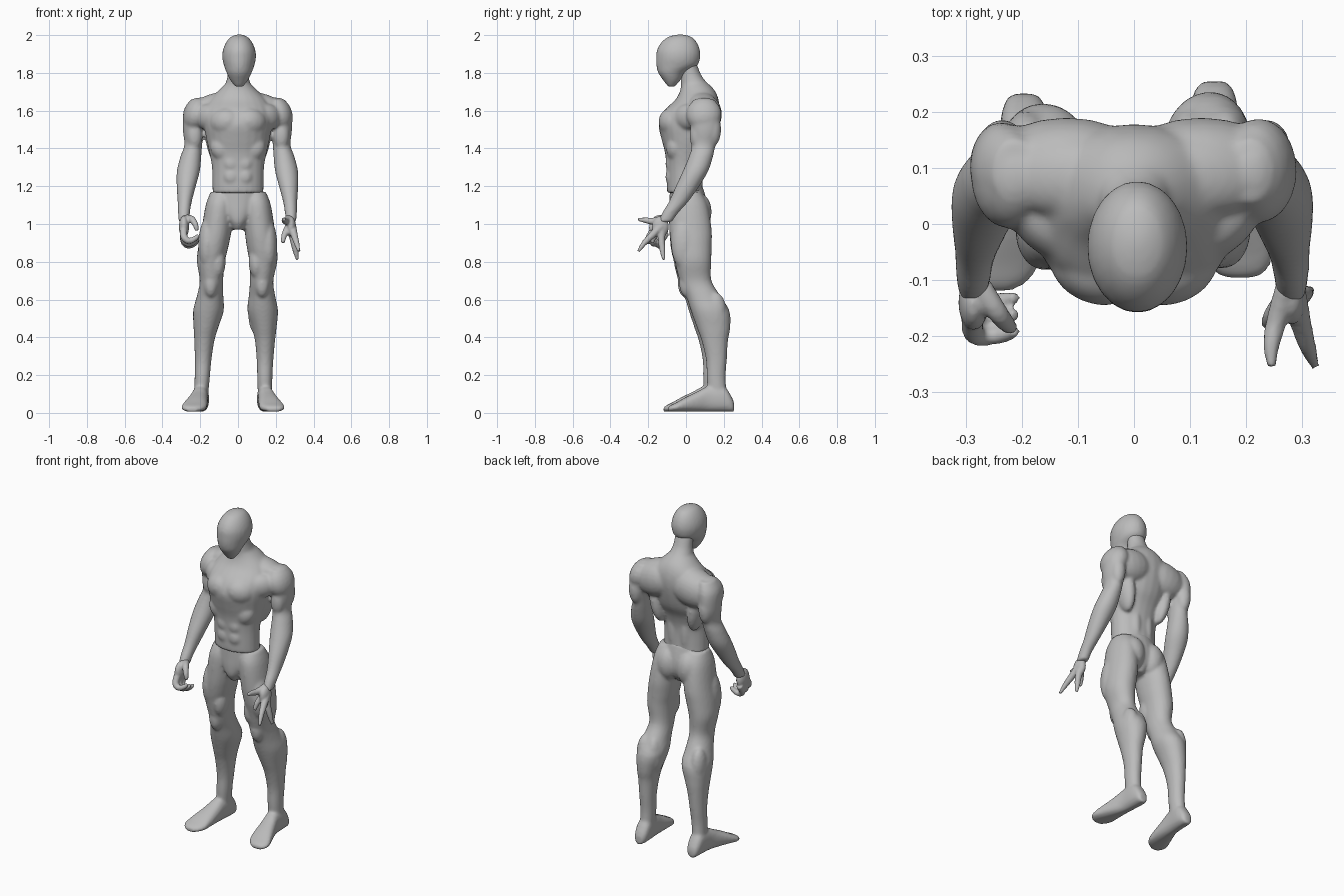
import bpy, bmesh, math
from mathutils import Vector, Matrix

grey = bpy.data.materials.new("plain grey")
grey.diffuse_color = (0.5, 0.5, 0.5, 1)


def smooth_rows(rows, steps=4):
    """Catmull-Rom interpolation of rows of numbers."""
    out = []
    for i in range(len(rows) - 1):
        p = [rows[max(0, min(len(rows) - 1, i + k))] for k in (-1, 0, 1, 2)]
        for s in range(steps):
            t = s / steps
            out.append([0.5 * (2 * b + (c - a) * t + (2 * a - 5 * b + 4 * c - d) * t * t
                               + (3 * b - a - 3 * c + d) * t ** 3) for a, b, c, d in zip(*p)])
    return out + [list(rows[-1])]


def skin(bm, rings):
    """Closed skin over a list of point rings."""
    loops = [[bm.verts.new(p) for p in r] for r in rings]
    n = len(loops[0])
    for a, b in zip(loops, loops[1:]):
        for i in range(n):
            bm.faces.new((a[i], a[(i + 1) % n], b[(i + 1) % n], b[i]))
    bm.faces.new(loops[0][::-1])
    bm.faces.new(loops[-1])


def oval(power, n=24):
    pts = []
    for i in range(n):
        c, s = math.cos(i * math.tau / n), math.sin(i * math.tau / n)
        pts.append((math.copysign(abs(c) ** (2 / power), c), math.copysign(abs(s) ** (2 / power), s)))
    return pts


def loft_z(bm, rows, power=2.0):
    """Rows: z, centre x, half width, front y, back y."""
    skin(bm, [[(cx + rx * u, (f + b) / 2 + (b - f) / 2 * v, z) for u, v in oval(power)]
              for z, cx, rx, f, b in smooth_rows(rows)])


def loft_y(bm, rows, power=2.4, floor=0.006):
    """Rows: y, centre x, half width, top z."""
    skin(bm, [[(cx + rx * u, y, (t + floor) / 2 + (t - floor) / 2 * v) for u, v in oval(power)]
              for y, cx, rx, t in smooth_rows(rows)])


def tube(bm, rows):
    """Rows: x, y, z, radius along a path."""
    rows = smooth_rows(rows)
    pts = [Vector(r[:3]) for r in rows]
    rings = []
    for i, p in enumerate(pts):
        d = (pts[min(i + 1, len(pts) - 1)] - pts[max(i - 1, 0)]).normalized()
        a = d.cross(Vector((1, 0.3, 0.1))).normalized()
        b = d.cross(a)
        rings.append([p + (a * u + b * v) * rows[i][3] for u, v in oval(2, 12)])
    skin(bm, rings)


def blob(bm, c, r, tilt=0.0, turn=0.0):
    """Ellipsoid muscle, tilted about y and turned about z."""
    m = (Matrix.Translation(c) @ Matrix.Rotation(turn, 4, 'Z') @ Matrix.Rotation(tilt, 4, 'Y')
         @ Matrix.Diagonal((*r, 1)))
    bmesh.ops.create_uvsphere(bm, u_segments=20, v_segments=12, radius=1, matrix=m)


def pair(bm, c, r, tilt=0.0, turn=0.0):
    for s in (1, -1):
        blob(bm, (s * c[0], c[1], c[2]), r, s * tilt, s * turn)


def finish(bm, name, voxel, iterations):
    """Fuse the overlapping volumes into one smooth skin."""
    bmesh.ops.recalc_face_normals(bm, faces=bm.faces)
    me = bpy.data.meshes.new(name)
    bm.to_mesh(me)
    bm.free()
    me.materials.append(grey)
    ob = bpy.data.objects.new(name, me)
    bpy.context.collection.objects.link(ob)
    rm = ob.modifiers.new("fuse", 'REMESH')
    rm.mode, rm.voxel_size, rm.use_smooth_shade = 'VOXEL', voxel, True
    sm = ob.modifiers.new("soften", 'SMOOTH')
    sm.factor, sm.iterations = 0.5, iterations


# Head: smooth egg with a pointed chin
bm = bmesh.new()
h = .006
loft_z(bm, [(2.003, h, .012, -.045, -.015), (1.99, h, .045, -.095, .03), (1.96, h, .07, -.132, .058),
            (1.92, h, .086, -.154, .074), (1.88, h, .089, -.158, .075), (1.84, h, .081, -.157, .06),
            (1.80, h, .066, -.147, .0), (1.76, h, .046, -.12, -.03), (1.727, h, .02, -.095, -.06)])
finish(bm, "head", .009, 3)

# Trunk with neck
bm = bmesh.new()
loft_z(bm, [(1.165, 0, .136, -.100, .090), (1.20, 0, .135, -.102, .088), (1.30, 0, .138, -.104, .088),
            (1.38, 0, .152, -.112, .108), (1.45, 0, .168, -.13, .145), (1.53, 0, .18, -.145, .168),
            (1.60, 0, .18, -.115, .178), (1.66, 0, .15, -.055, .172), (1.71, 0, .10, -.03, .15),
            (1.75, 0, .06, -.025, .11)], 2.1)
loft_z(bm, [(1.66, 0, .085, -.03, .15), (1.74, 0, .066, -.028, .115), (1.79, 0, .055, -.028, .08),
            (1.87, 0, .052, -.03, .05)])
# Chest, back and belly muscles
pair(bm, (.068, -.072, 1.54), (.088, .07, .075), .15, .45)
pair(bm, (.155, .005, 1.565), (.09, .055, .07), -.1, .75)
pair(bm, (.12, .112, 1.58), (.14, .078, .10), .2)
pair(bm, (.128, .075, 1.45), (.044, .07, .14), .15)
pair(bm, (.085, -.055, 1.40), (.06, .05, .07), .4)
pair(bm, (.13, .085, 1.645), (.12, .07, .045), .28)
pair(bm, (.04, .055, 1.27), (.036, .036, .15))
for z in (1.25, 1.32, 1.39):
    pair(bm, (.034, -.083, z), (.042, .026, .045))
# Arms
for s in (1, -1):
    rows = [(1.66, .205, .04, .04, .15), (1.60, .226, .056, .02, .178), (1.50, .232, .054, .025, .180),
            (1.42, .231, .047, .032, .157), (1.36, .243, .055, .016, .144), (1.28, .257, .061, -.017, .118),
            (1.20, .268, .051, -.054, .070), (1.12, .276, .038, -.090, .014), (1.06, .28, .032, -.126, -.04),
            (1.01, .28, .028, -.148, -.075)]
    loft_z(bm, [(z, s * (cx + (.006 if s < 0 else 0)), rx, f, b) for z, cx, rx, f, b in rows])
    blob(bm, (s * .222, .095 if s > 0 else .085, 1.58), (.066, .094, .092), -s * .3)
    blob(bm, (s * .230, .055, 1.47), (.042, .036, .08))
    blob(bm, (s * .235, .142, 1.50), (.042, .044, .09))
finish(bm, "torso_and_arms", .008, 8)

# Pelvis, buttocks
bm = bmesh.new()
loft_z(bm, [(1.2, 0, .115, -.085, .088), (1.12, 0, .125, -.088, .11), (1.06, 0, .10, -.09, .115),
            (1.01, 0, .06, -.085, .10), (.97, 0, .035, -.06, .07)])
pair(bm, (.068, .066, 1.065), (.07, .07, .10))

# Legs and feet, the left one set wider and slightly forward
for s in (1, -1):
    def side(z):
        return (.062 * max(0, 1 - z), -.024 * max(0, 1 - z)) if s < 0 else (.003, 0)

    def leg_blob(c, r, tilt=0.0):
        dx, dy = side(c[2])
        blob(bm, (s * (c[0] + dx), c[1] + dy, c[2]), r, s * tilt)

    calf = -.008 if s < 0 else 0
    rows = [(1.17, .085, .06, -.06, .08), (1.10, .098, .073, -.088, .115), (.97, .112, .080, -.088, .136),
            (.88, .123, .080, -.078, .136), (.80, .131, .074, -.06, .134), (.70, .122, .062, -.034, .135),
            (.62, .124, .070, .0, .182 + calf), (.54, .128, .081, .026, .230 + calf),
            (.45, .136, .065, .058, .234 + calf), (.38, .140, .053, .083, .222), (.28, .14, .044, .106, .216),
            (.18, .139, .040, .110, .210), (.06, .14, .037, .12, .22)]
    loft_z(bm, [(z, s * (cx + side(z)[0]), rx, f + side(z)[1], b + side(z)[1])
                for z, cx, rx, f, b in rows], 2.1)
    leg_blob((.155, -.01, .90), (.05, .070, .14), -.05)
    leg_blob((.095, -.005, .80), (.042, .054, .09))
    leg_blob((.125, .005, .69), (.04, .042, .08))
    leg_blob((.097 - 2 * calf, .15 + calf, .53), (.045, .06, .11), .05)
    leg_blob((.16, .155, .53), (.045, .06, .11))
    dx, dy = side(.1)
    loft_y(bm, [(y + dy, s * (cx + dx), w, t) for y, cx, w, t in
                ((.254, .14, .02, .055), (.240, .14, .034, .088), (.20, .14, .043, .14),
                 (.12, .145, .043, .142), (.06, .155, .051, .113), (0, .167, .061, .084),
                 (-.05, .178, .066, .056), (-.082, .185, .05, .04), (-.097, .186, .025, .028))])
finish(bm, "pelvis_and_legs", .009, 4)

# Open hand with spread fingers
bm = bmesh.new()
blob(bm, (.28, -.135, .985), (.027, .045, .055))
tube(bm, [(.275, -.10, 1.035, .02), (.255, -.17, 1.015, .019), (.245, -.215, 1.02, .015), (.245, -.255, 1.025, .008)])
tube(bm, [(.285, -.13, .99, .024), (.298, -.18, .94, .019), (.31, -.22, .90, .015), (.323, -.253, .855, .008)])
tube(bm, [(.28, -.125, .98, .024), (.292, -.13, .92, .019), (.303, -.125, .865, .016), (.315, -.118, .81, .008)])
tube(bm, [(.265, -.14, .98, .02), (.245, -.165, .94, .016), (.237, -.18, .90, .01)])
finish(bm, "open_hand", .006, 3)

# Half closed hand with curled fingers and thumb
bm = bmesh.new()
blob(bm, (-.286, -.14, .985), (.027, .05, .06))
for y, z in ((-.195, .93), (-.165, .915), (-.135, .905)):
    tube(bm, [(-.288, y + .03, z + .05, .02), (-.285, y, z, .019), (-.258, y - .005, z - .02, .017),
              (-.225, y, z - .005, .014), (-.21, y + .005, z + .012, .009)])
tube(bm, [(-.275, -.11, 1.03, .021), (-.245, -.155, 1.025, .019), (-.225, -.18, .995, .015), (-.218, -.185, .965, .01)])
finish(bm, "curled_hand", .006, 3)
